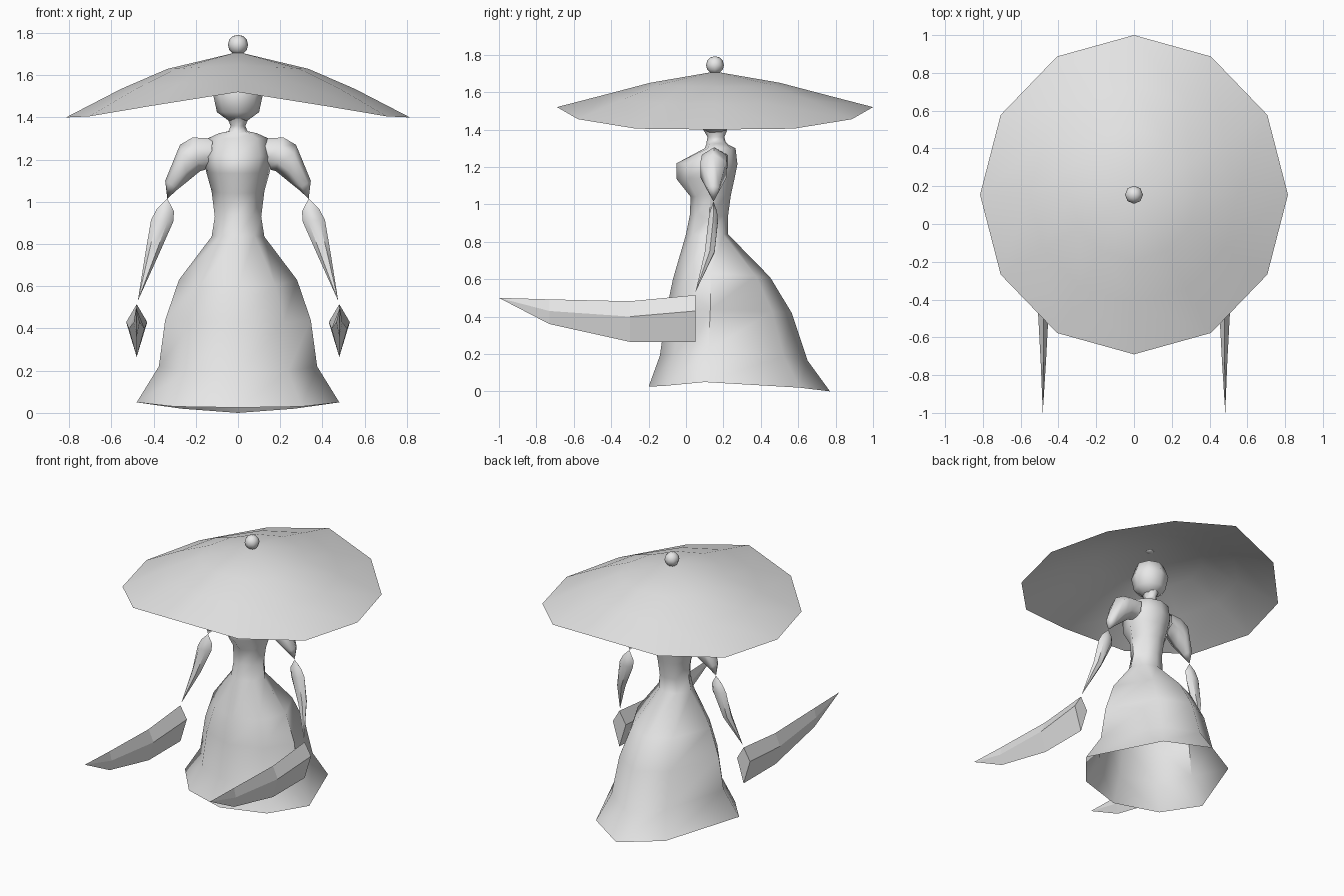
import bpy, bmesh, math
from mathutils import Vector

if "Cube" in bpy.data.objects:
    bpy.data.objects.remove(bpy.data.objects["Cube"])

CY = 0.155  # y of the body axis
grey = bpy.data.materials.new("plain_grey")
grey.diffuse_color = (0.8, 0.8, 0.8, 1)
grey.use_nodes = True
grey.node_tree.nodes["Principled BSDF"].inputs["Base Color"].default_value = grey.diffuse_color


def loft(name, rings, smooth=None, caps=(False, False), mirror=False):
    """Skin a list of closed rings; a one-point ring makes a tip."""
    bm = bmesh.new()
    vs = [[bm.verts.new(p) for p in r] for r in rings]
    for a, b in zip(vs, vs[1:]):
        n = max(len(a), len(b))
        for i in range(n):
            j = (i + 1) % n
            if len(a) == 1:
                bm.faces.new((a[0], b[j], b[i]))
            elif len(b) == 1:
                bm.faces.new((a[i], a[j], b[0]))
            else:
                bm.faces.new((a[i], a[j], b[j], b[i]))
    if caps[0]:
        bm.faces.new(vs[0])
    if caps[1]:
        bm.faces.new(vs[-1])
    bmesh.ops.recalc_face_normals(bm, faces=bm.faces)
    me = bpy.data.meshes.new(name)
    bm.to_mesh(me)
    bm.free()
    me.materials.append(grey)
    ob = bpy.data.objects.new(name, me)
    bpy.context.collection.objects.link(ob)
    if mirror:
        ob.modifiers.new("mirror", 'MIRROR').use_mirror_merge = False
    if smooth:
        bpy.ops.object.select_all(action='DESELECT')
        ob.select_set(True)
        bpy.context.view_layer.objects.active = ob
        bpy.ops.object.shade_smooth_by_angle(angle=math.radians(smooth))
    return ob


def body_ring(w, yf, ys, yb, zf, zs, zb):
    """Eight points: front, front side, side, back side, back and mirrored."""
    def mix(a, b, t):
        return a + (b - a) * t
    half = [(0.63 * w, mix(ys, yf, 0.7), mix(zs, zf, 0.8)),
            (w, ys, zs),
            (0.56 * w, mix(ys, yb, 0.76), mix(zs, zb, 0.6))]
    return ([(0, yf, zf)] + half + [(0, yb, zb)]
            + [(-x, y, z) for x, y, z in reversed(half)])


def limb_ring(outer, inner, y, hy, n=6):
    """Ellipse spanned by outer and inner (x, z) points and a half depth."""
    o, i = Vector((outer[0], y, outer[1])), Vector((inner[0], y, inner[1]))
    c, r = (o + i) / 2, (o - i) / 2
    return [c + r * math.cos(2 * math.pi * k / n)
            + Vector((0, hy * math.sin(2 * math.pi * k / n), 0)) for k in range(n)]


def round_ring(r, z, n=8):
    return [(r * math.sin(2 * math.pi * k / n),
             CY - r * math.cos(2 * math.pi * k / n), z) for k in range(n)]


# Gown: open skirt, waist, bust, shoulders and neck
gown = [
    (0.48, -0.20, 0.10, 0.77, 0.025, 0.05, 0.0),
    (0.375, -0.14, 0.12, 0.65, 0.19, 0.22, 0.165),
    (0.345, -0.105, 0.13, 0.565, 0.43, 0.44, 0.42),
    (0.28, -0.07, 0.13, 0.45, 0.60, 0.63, 0.61),
    (0.125, 0.00, 0.12, 0.225, 0.84, 0.835, 0.84),
    (0.11, 0.02, 0.125, 0.225, 0.94, 0.93, 0.94),
    (0.125, 0.025, 0.13, 0.24, 1.04, 1.05, 1.05),
    (0.15, -0.05, 0.14, 0.26, 1.135, 1.14, 1.14),
    (0.165, -0.05, 0.15, 0.275, 1.22, 1.21, 1.215),
    (0.145, 0.10, 0.16, 0.265, 1.30, 1.30, 1.30),
    (0.09, 0.11, 0.16, 0.225, 1.325, 1.325, 1.32),
    (0.045, 0.11, 0.16, 0.212, 1.335, 1.335, 1.335),
    (0.035, 0.115, 0.16, 0.205, 1.36, 1.36, 1.36),
    (0.05, 0.095, 0.16, 0.22, 1.395, 1.395, 1.395),
]
loft("gown", [body_ring(*r) for r in gown], smooth=60)

# Head
loft("head", [round_ring(r, z) for r, z in
              ((0.045, 1.385), (0.10, 1.425), (0.118, 1.51), (0.09, 1.59))]
     + [[(0, CY, 1.63)]], smooth=60, caps=(True, False))

# Wide hat: twelve-sided, brim drooping at the sides
hat = [[(0, CY, 1.71)]]
for f, drop_side, drop_front in ((0.41, 0.08, 0.06), (0.68, 0.175, 0.12), (1, 0.31, 0.19)):
    ring = []
    for k in range(12):
        a = 2 * math.pi * k / 12
        side = (0, 0.54, 0.96, 1)[min(k % 6, 6 - k % 6)]
        ring.append((0.815 * f * math.sin(a), CY - 0.845 * f * math.cos(a),
                     1.71 - drop_front - (drop_side - drop_front) * side))
    hat.append(ring)
loft("hat", hat, smooth=60)

# Ball on the hat
bpy.ops.mesh.primitive_uv_sphere_add(segments=8, ring_count=6, radius=0.048,
                                     location=(0, CY, 1.744))
ball = bpy.context.object
ball.name = "hat_ball"
ball.data.materials.append(grey)
bpy.ops.object.shade_smooth_by_angle(angle=math.radians(60))

# Puffed sleeves
loft("sleeves", [
    limb_ring((0.12, 1.30), (0.13, 1.16), 0.16, 0.07),
    limb_ring((0.215, 1.305), (0.18, 1.145), 0.15, 0.075),
    limb_ring((0.275, 1.27), (0.235, 1.10), 0.147, 0.08),
    limb_ring((0.345, 1.10), (0.285, 1.06), 0.147, 0.035),
    [(0.335, 0.147, 1.015)]], smooth=60, mirror=True)

# Spindle-shaped forearms
loft("forearms", [
    [(0.335, 0.147, 1.015)],
    limb_ring((0.385, 0.965), (0.303, 0.955), 0.147, 0.022),
    limb_ring((0.412, 0.915), (0.307, 0.905), 0.145, 0.03),
    limb_ring((0.44, 0.75), (0.38, 0.74), 0.127, 0.03),
    [(0.475, 0.05, 0.53)]], smooth=45, mirror=True)

# Tapering blades pointing forward: (y, half width, top, ridge, bottom)
blades = [[(0.48, y, t), (0.48 + w, y, m), (0.48, y, b), (0.48 - w, y, m)]
          for y, w, t, m, b in ((0.05, 0.05, 0.515, 0.43, 0.265),
                                (-0.30, 0.037, 0.482, 0.40, 0.265),
                                (-0.73, 0.014, 0.492, 0.43, 0.36))]
loft("blades", blades + [[(0.483, -1.0, 0.50)]], caps=(True, False), mirror=True)
